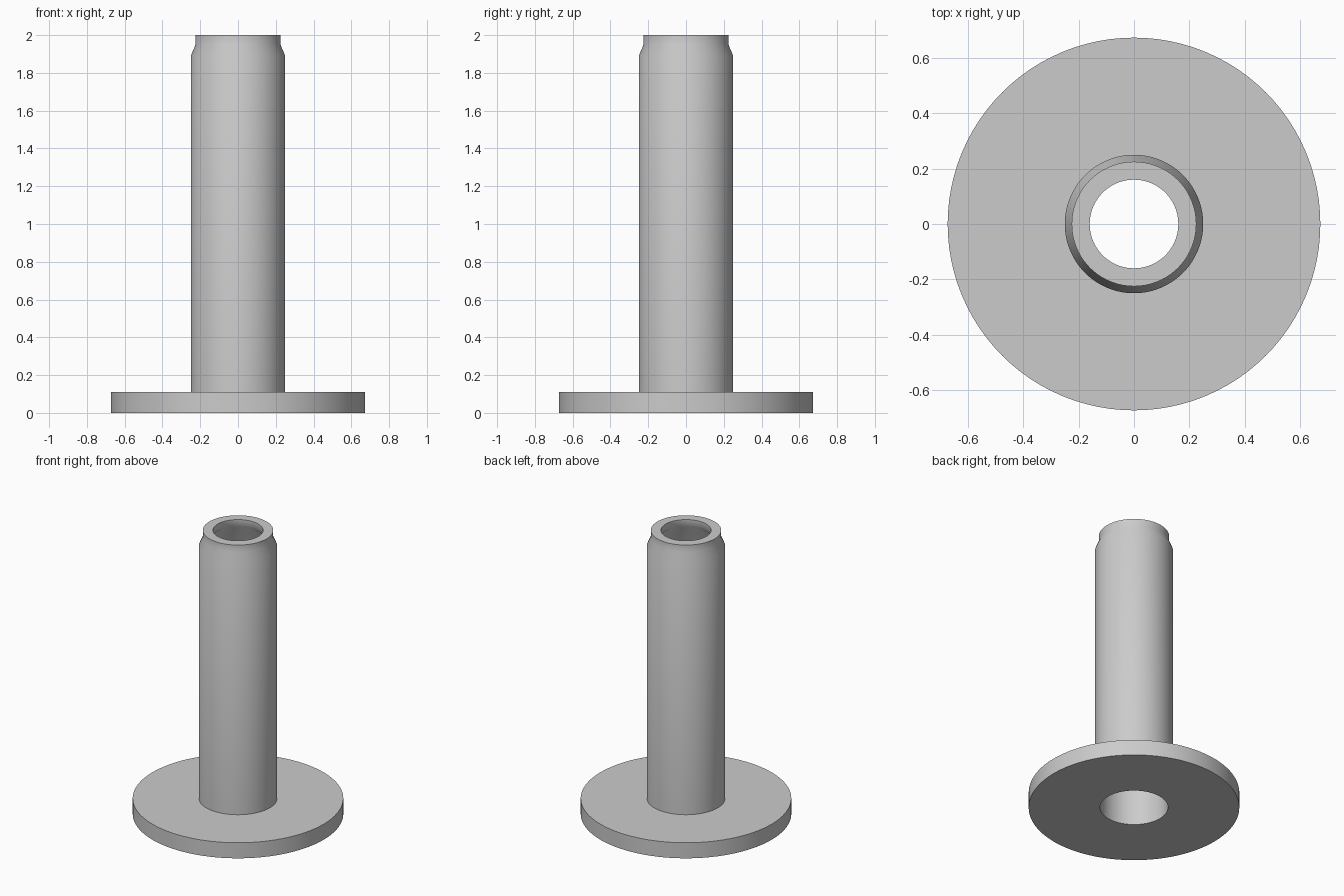
import bpy, bmesh, math

cube = bpy.data.objects.get("Cube")
if cube:
    bpy.data.objects.remove(cube, do_unlink=True)

# Single grey finish
grey = bpy.data.materials.new("plain_grey")
grey.use_nodes = True
colour = (0.6, 0.6, 0.6, 1)
grey.diffuse_color = colour
grey.node_tree.nodes["Principled BSDF"].inputs["Base Color"].default_value = colour


def lathe(name, profile, steps=96):
    """Spin a closed (radius, height) profile around the z axis."""
    bm = bmesh.new()
    verts = [bm.verts.new((r, 0, z)) for r, z in profile]
    edges = [bm.edges.new((v, verts[i - 1])) for i, v in enumerate(verts)]
    bmesh.ops.spin(bm, geom=verts + edges, cent=(0, 0, 0), axis=(0, 0, 1),
                   angle=math.tau, steps=steps, use_duplicate=False)
    bmesh.ops.remove_doubles(bm, verts=bm.verts, dist=1e-4)
    bmesh.ops.recalc_face_normals(bm, faces=bm.faces)
    mesh = bpy.data.meshes.new(name)
    bm.to_mesh(mesh)
    bm.free()
    mesh.materials.append(grey)
    obj = bpy.data.objects.new(name, mesh)
    bpy.context.collection.objects.link(obj)
    bpy.ops.object.select_all(action="DESELECT")
    obj.select_set(True)
    bpy.context.view_layer.objects.active = obj
    bpy.ops.object.shade_smooth_by_angle(angle=math.radians(50))
    return obj


# One continuous hollow body: flange, tube, necked rim and open bore
BORE, TUBE, FLANGE = 0.217, 0.25, 0.673
lathe("flanged_tube", [
    (BORE, 0), (FLANGE, 0), (FLANGE, 0.11), (TUBE, 0.11),
    (TUBE, 1.89), (0.225, 1.95), (0.225, 2),
    (0.16, 2), (0.16, 1.95), (BORE, 1.89),
])
